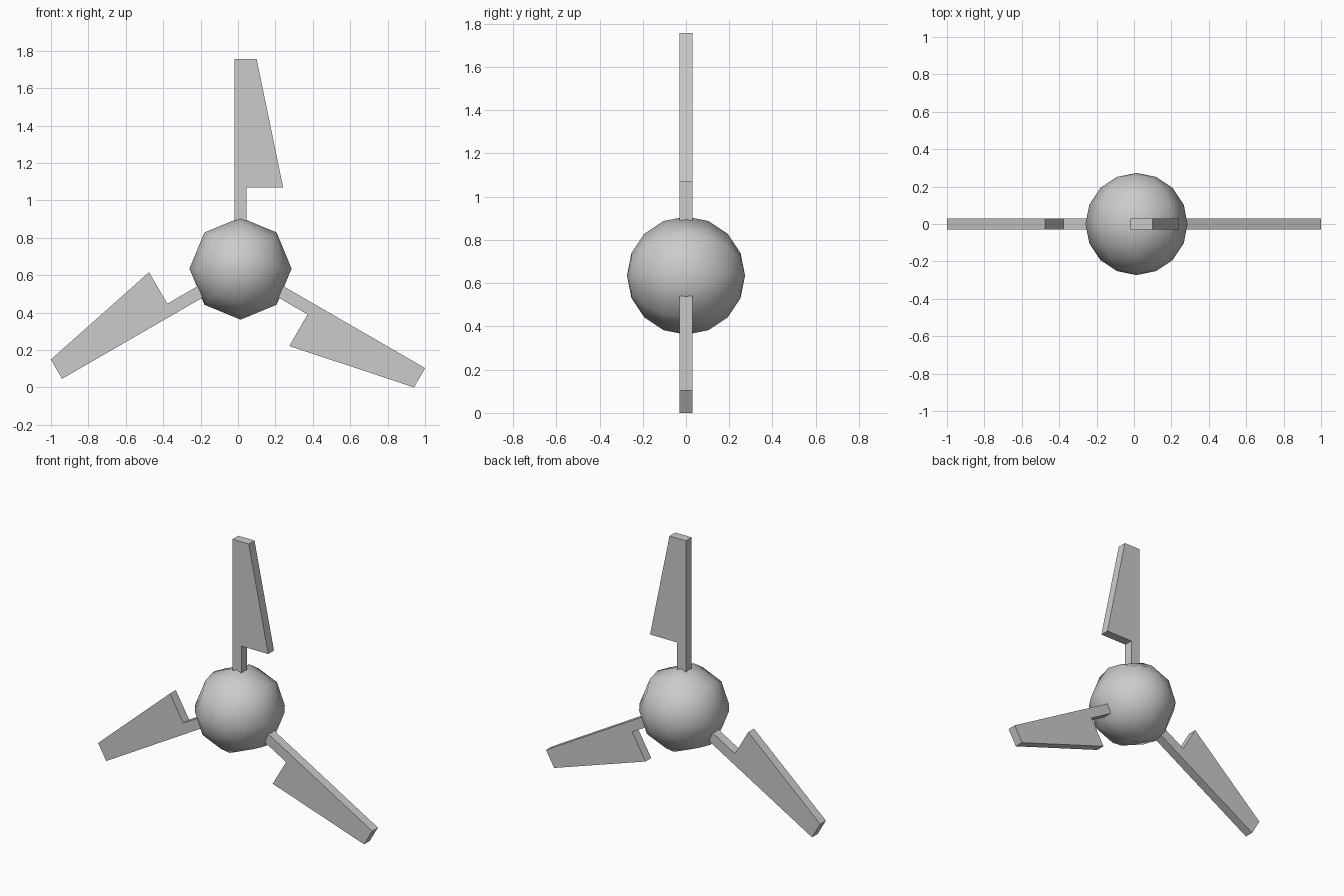
import bpy, bmesh, math

if "Cube" in bpy.data.objects:
    bpy.data.objects.remove(bpy.data.objects["Cube"])

CX, CZ = 0.0135, 0.635   # hub centre
HALF_T = 0.03            # half thickness of the blades

# Hub: low-poly sphere with its poles along y
bpy.ops.mesh.primitive_uv_sphere_add(segments=8, ring_count=8, radius=0.273,
                                     location=(CX, 0, CZ),
                                     rotation=(math.pi / 2, 0, 0))
hub = bpy.context.object
hub.name = "hub"
bpy.ops.object.shade_smooth()

# Blade profile in hub space (sideways, outward): stem, then tapered paddle
PROFILE = [(-0.033, 0.15), (0.033, 0.15), (0.033, 0.433),
           (0.228, 0.433), (0.086, 1.121), (-0.033, 1.121)]


def make_blade(name, angle):
    bm = bmesh.new()
    face = bm.faces.new([bm.verts.new((u, -HALF_T, v)) for u, v in PROFILE])
    side = bmesh.ops.extrude_face_region(bm, geom=[face])["geom"]
    verts = [g for g in side if isinstance(g, bmesh.types.BMVert)]
    bmesh.ops.translate(bm, verts=verts, vec=(0, 2 * HALF_T, 0))
    bmesh.ops.recalc_face_normals(bm, faces=bm.faces)
    mesh = bpy.data.meshes.new(name)
    bm.to_mesh(mesh)
    bm.free()
    ob = bpy.data.objects.new(name, mesh)
    ob.location = (CX, 0, CZ)
    ob.rotation_euler = (0, angle, 0)
    bpy.context.collection.objects.link(ob)


# Three blades evenly spaced about the hub
for i, name in enumerate(("blade_top", "blade_right", "blade_left")):
    make_blade(name, i * math.radians(120))
